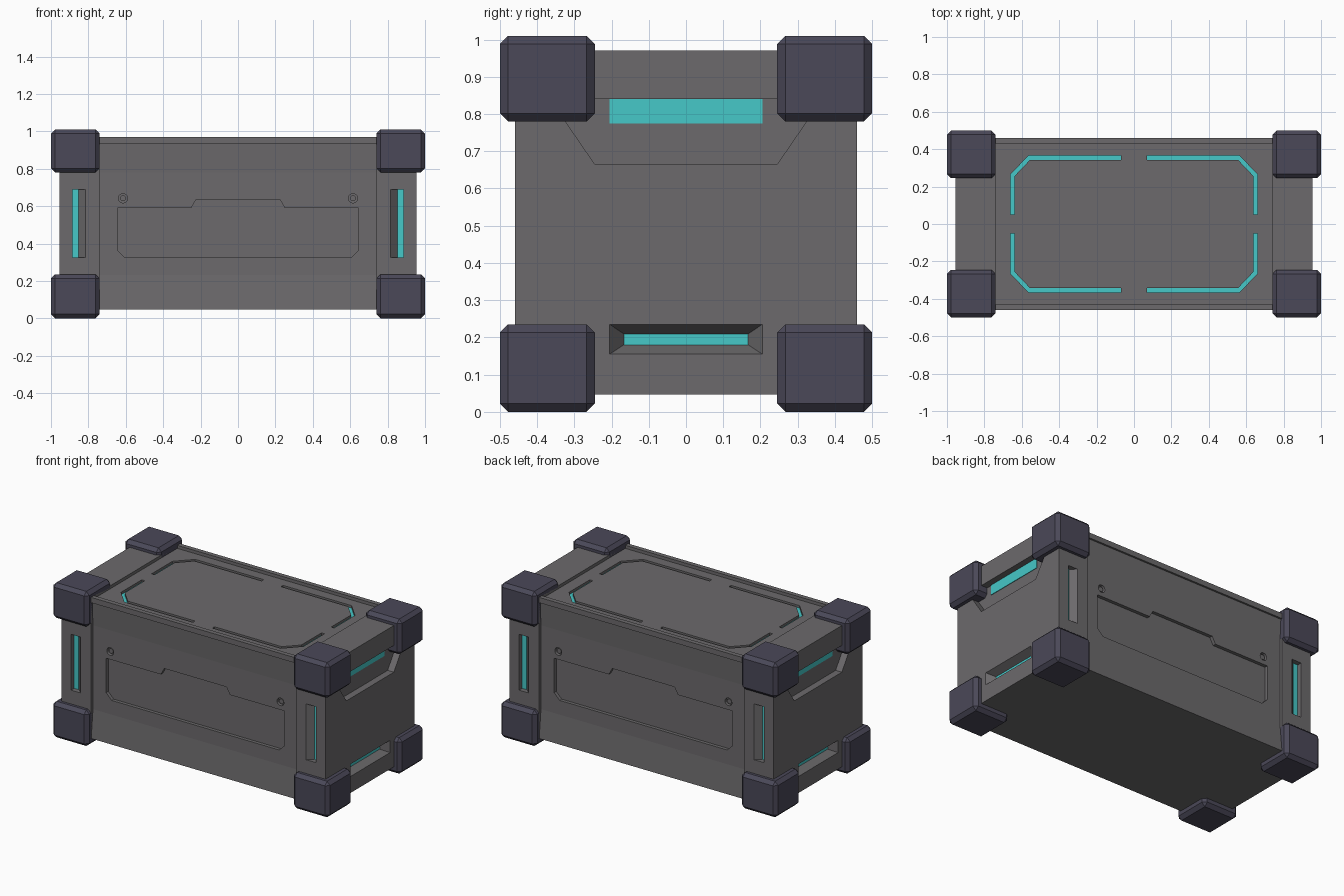
import bpy, bmesh
from mathutils import Vector

if "Cube" in bpy.data.objects:
    bpy.data.objects.remove(bpy.data.objects["Cube"])


def material(name, rgb):
    m = bpy.data.materials.new(name)
    m.diffuse_color = (*rgb, 1)
    m.use_nodes = True
    m.node_tree.nodes["Principled BSDF"].inputs["Base Color"].default_value = m.diffuse_color
    return m


GREY = material("gunmetal grey", (0.150, 0.144, 0.150))
DARK = material("dark slate", (0.069, 0.065, 0.098))
CYAN = material("glowing cyan", (0.061, 0.580, 0.580))


def loft(name, loops, mat):
    """Closed solid through matching rings of points."""
    bm = bmesh.new()
    rings = [[bm.verts.new(p) for p in ring] for ring in loops]
    n = len(rings[0])
    for a, b in zip(rings, rings[1:]):
        for i in range(n):
            bm.faces.new((a[i], a[(i + 1) % n], b[(i + 1) % n], b[i]))
    bm.faces.new(rings[0])
    bm.faces.new(rings[-1])
    bmesh.ops.recalc_face_normals(bm, faces=bm.faces)
    me = bpy.data.meshes.new(name)
    bm.to_mesh(me)
    bm.free()
    me.materials.append(mat)
    ob = bpy.data.objects.new(name, me)
    bpy.context.collection.objects.link(ob)
    return ob


def on_x(pts, x): return [(x, a, b) for a, b in pts]
def on_y(pts, y): return [(a, y, b) for a, b in pts]
def on_z(pts, z): return [(a, b, z) for a, b in pts]


def rect(a0, a1, b0, b1):
    return [(a0, b0), (a1, b0), (a1, b1), (a0, b1)]


def cut(target, cutter):
    m = target.modifiers.new("cut", 'BOOLEAN')
    m.operation = 'DIFFERENCE'
    m.solver = 'EXACT'
    m.object = cutter
    bpy.context.view_layer.objects.active = target
    bpy.ops.object.modifier_apply(modifier=m.name)
    bpy.data.objects.remove(cutter)


# main body
body = loft("crate_body", [on_z(rect(-.955, .955, -.46, .46), z) for z in (.047, .97)], GREY)

# recessed lid between the edge rails
cut(body, loft("lid_cutter", [on_z(rect(-.74, .74, -.43, .43), z) for z in (.95, 1.2)], GREY))

panel = [(-.645, .365), (-.605, .325), (.605, .325), (.645, .365), (.645, .59),
         (.25, .59), (.225, .635), (-.225, .635), (-.25, .59), (-.645, .59)]
for s, side in ((-1, "front"), (1, "back")):
    # long face, with sloping lower band, set below the rail and end posts
    prof = [(s * y, z) for y, z in ((.7, .02), (.461, .02), (.44, .232), (.44, .78), (.448, .935), (.7, .935))]
    cut(body, loft("face_cutter", [on_x(prof, x) for x in (-.74, .74)], GREY))
    # stepped sunken panel
    cut(body, loft("panel_cutter", [on_y(panel, s * y) for y in (.418, .5)], GREY))
    for t in (-1, 1):
        # bolt holes
        bpy.ops.mesh.primitive_cylinder_add(vertices=16, radius=.025, depth=.05,
                                            location=(t * .615, s * .445, .642), rotation=(1.570796, 0, 0))
        cut(body, bpy.context.object)
        bpy.ops.mesh.primitive_cylinder_add(vertices=16, radius=.016, depth=.02,
                                            location=(t * .615, s * .422, .642), rotation=(1.570796, 0, 0))
        bolt = bpy.context.object
        bolt.name = side + "_bolt"
        bolt.data.materials.append(GREY)
        # upright light slots in the end posts, inner wall sloped
        outer, inner = rect(t * .815, t * .885, .325, .69), rect(t * .852, t * .885, .325, .69)
        cut(body, loft("slot_cutter", [on_y(inner, s * .425), on_y(outer, s * .46), on_y(outer, s * .5)], GREY))
        loft(side + "_slot_light", [on_y(inner, s * .424), on_y(inner, s * .428)], CYAN)

for s, side in ((-1, "left"), (1, "right")):
    # upper hand grip recess and its light
    grip = [(-.245, .665), (.245, .665), (.365, .84), (-.365, .84)]
    cut(body, loft("grip_cutter", [on_x(grip, s * x) for x in (.91, 1.1)], GREY))
    loft(side + "_grip_light", [on_x(rect(-.205, .205, .775, .84), s * x) for x in (.906, .914)], CYAN)
    # lower tapered light slot
    o, i = rect(-.205, .205, .155, .235), rect(-.167, .167, .18, .209)
    cut(body, loft("low_cutter", [on_x(i, s * .905), on_x(o, s * .955), on_x(o, s * 1.1)], GREY))
    loft(side + "_low_light", [on_x(i, s * x) for x in (.902, .908)], CYAN)

# broken light frame sunk into the lid: one bent strip per quarter
for sx in (-1, 1):
    for sy in (-1, 1):
        strip = [(sx * x, sy * y) for x, y in (
            (.07, .365), (.565, .365), (.66, .265), (.66, .05),
            (.638, .05), (.638, .257), (.556, .343), (.07, .343))]
        cut(body, loft("strip_cutter", [on_z(strip, z) for z in (.93, 1.1)], GREY))
        loft("lid_light", [on_z(strip, z) for z in (.928, .934)], CYAN)

# chamfered corner guards
for sx in (-1, 1):
    for sy in (-1, 1):
        for z0, z1, level in ((0, .235, "lower"), (.78, 1.01, "upper")):
            g = loft(level + "_corner_guard",
                     [on_z(rect(sx * .74, sx * 1.0, sy * .245, sy * .5), z) for z in (z0, z1)], DARK)
            b = g.modifiers.new("chamfer", 'BEVEL')
            b.width = .022
            b.segments = 1
